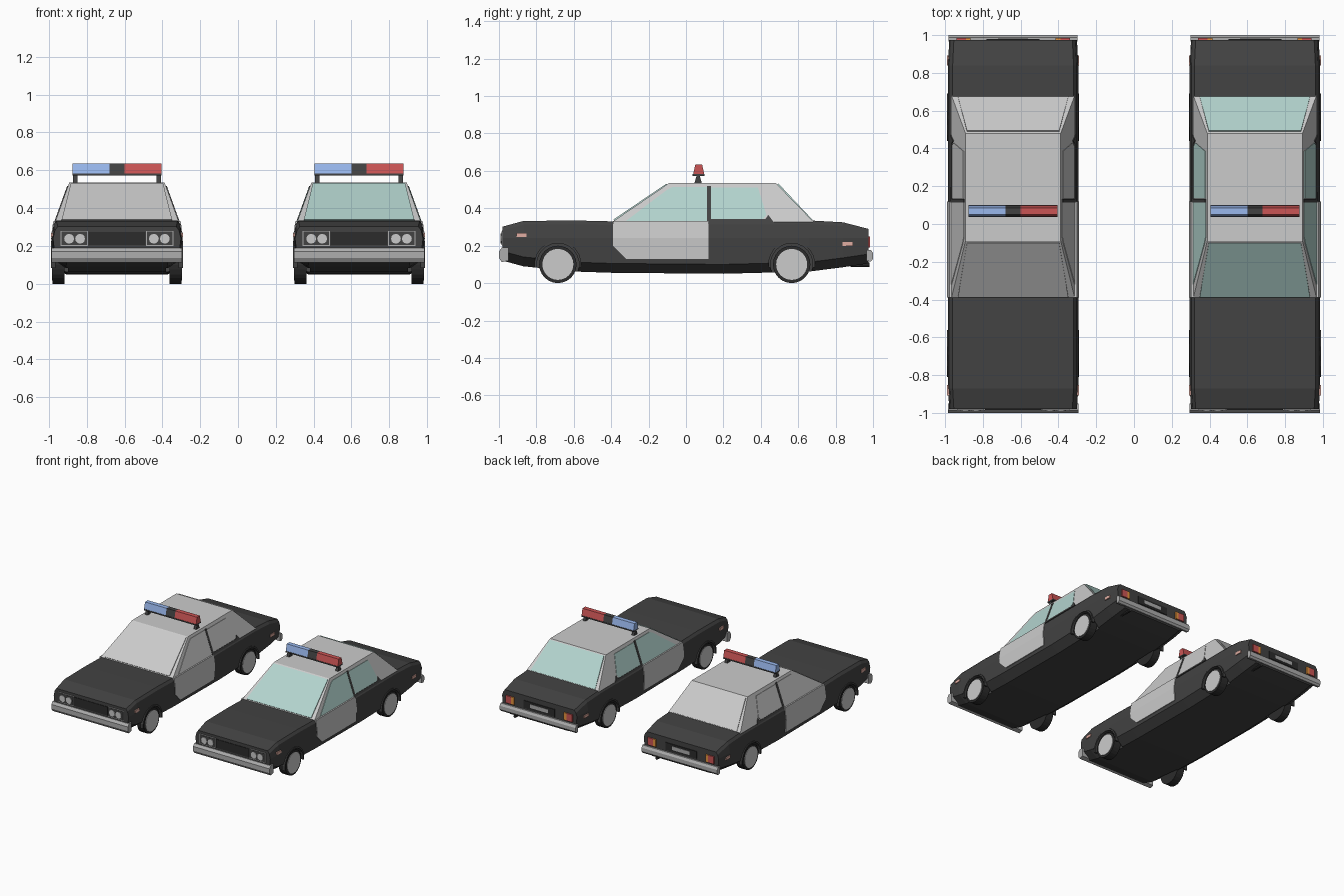
import bpy, bmesh, math
from mathutils import Matrix

if "Cube" in bpy.data.objects:
    bpy.data.objects.remove(bpy.data.objects["Cube"])


def material(name, r, g, b):
    m = bpy.data.materials.new(name)
    m.diffuse_color = (r, g, b, 1)
    m.use_nodes = True
    m.node_tree.nodes["Principled BSDF"].inputs["Base Color"].default_value = m.diffuse_color
    return m


BLACK = material("black_paint", .055, .055, .055)
RUBBER = material("rubber", .025, .025, .025)
CHROME = material("dull_chrome", .42, .42, .42)
TEAL = material("teal_glass", .45, .66, .62)
BLUE = material("blue_lamp", .32, .48, .85)
RED = material("red_lamp", .6, .09, .09)
AMBER = material("amber_lamp", .8, .3, .05)
PINK = material("side_marker", .75, .42, .36)


def finish(name, bm, cx, mat):
    bmesh.ops.recalc_face_normals(bm, faces=bm.faces)
    me = bpy.data.meshes.new(name)
    bm.to_mesh(me)
    bm.free()
    ob = bpy.data.objects.new(name, me)
    ob.location.x = cx
    bpy.context.collection.objects.link(ob)
    if mat:
        me.materials.append(mat)
    return ob


def loft(name, rings, cx, mat=None):
    """Closed solid through rings of equal point count."""
    bm = bmesh.new()
    vs = [[bm.verts.new(p) for p in r] for r in rings]
    n = len(vs[0])
    for a, b in zip(vs, vs[1:]):
        for i in range(n):
            bm.faces.new((a[i], a[(i + 1) % n], b[(i + 1) % n], b[i]))
    bm.faces.new(vs[0])
    bm.faces.new(vs[-1])
    return finish(name, bm, cx, mat)


def plate(name, pts, depth, cx, mat=None):
    """Polygon given thickness along the depth vector."""
    back = [tuple(a + d for a, d in zip(p, depth)) for p in pts]
    return loft(name, [pts, back], cx, mat)


def bar(name, profile, x0, x1, cx, mat=None):
    """(y, z) profile extruded along x."""
    return plate(name, [(x0, y, z) for y, z in profile], (x1 - x0, 0, 0), cx, mat)


def box(name, x0, x1, y0, y1, z0, z1, cx, mat=None):
    return bar(name, [(y0, z0), (y1, z0), (y1, z1), (y0, z1)], x0, x1, cx, mat)


def disc(bm, r, w, pos, axis='Y', seg=20):
    m = Matrix.Translation(pos) @ Matrix.Rotation(math.pi / 2, 4, axis)
    bmesh.ops.create_cone(bm, cap_ends=True, segments=seg, radius1=r, radius2=r,
                          depth=w, matrix=m)


def cylinder(name, r, w, pos, cx, mat=None, axis='Y', seg=20):
    bm = bmesh.new()
    disc(bm, r, w, pos, axis, seg)
    return finish(name, bm, cx, mat)


WHEELS = (-.685, .565)


def cabin_x(z):
    return .326 - (z - .33) / .205 * .074


def body_x(z):
    return .342 + (z - .13) / .11 * .005 if z <= .24 else .347 - (z - .24) / .09 * .013


def car(cx, glass):
    # lower body, lofted from front to back
    stations = [(-.98, .302, .12), (-.87, .332, .09), (-.6, .335, .062), (-.39, .33, .055),
                (.2, .333, .05), (.66, .335, .062), (.84, .325, .085), (.975, .29, .105)]
    rings = []
    for y, zt, zb in stations:
        k = .98 if abs(y) > .95 else 1
        half = [(.27, zb), (.337, zb + .05), (.345, .24), (.335, zt - .02), (.32, zt)]
        rings.append([(x * k, y, z) for x, z in half] +
                     [(-x * k, y, z) for x, z in reversed(half)])
    body = loft("body", rings, cx, BLACK)

    # wheel wells
    bm = bmesh.new()
    for y in WHEELS:
        for s in (1, -1):
            disc(bm, .115, .14, (s * .33, y, .1), seg=16)
    cutter = finish("well_cutter", bm, cx, BLACK)
    cutter.hide_render = True
    mod = body.modifiers.new("wells", 'BOOLEAN')
    mod.operation = 'DIFFERENCE'
    mod.solver = 'EXACT'
    mod.object = cutter
    bpy.context.view_layer.objects.active = body
    bpy.ops.object.modifier_apply(modifier=mod.name)
    bpy.data.objects.remove(cutter)

    # cabin with front and rear glass
    loft("cabin", [[(-x, a, z), (x, a, z), (x, b, z), (-x, b, z)] for x, a, b, z in
                   [(.326, -.39, .68, .32), (.326, -.39, .68, .33), (.252, -.09, .48, .535)]], cx)
    for name, ya, yb, e in (("windshield", -.385, -.10, -1), ("rear_window", .672, .49, 1)):
        pts = [(-.292, ya, .335), (.292, ya, .335), (.244, yb, .528), (-.244, yb, .528)]
        plate(name, [(x, y + e * .004, z + .004) for x, y, z in pts], (0, -e * .012, -.012), cx, glass)

    for s in (1, -1):
        def side(name, pts, fx, mat=None, out=.003, thick=.012):
            plate(name, [(s * (fx(z) + out), y, z) for y, z in pts], (-s * thick, 0, 0), cx, mat)

        # side glass and door pillar
        side("front_side_window", [(-.32, .333), (.115, .333), (.115, .515), (-.07, .515), (-.1, .5)],
             cabin_x, glass)
        side("rear_side_window", [(.135, .34), (.41, .34), (.43, .365), (.385, .51), (.135, .51)],
             cabin_x, glass)
        side("door_pillar", [(.113, .325), (.133, .325), (.133, .518), (.113, .518)],
             cabin_x, BLACK, .005)
        side("rear_sill_trim", [(.12, .325), (.47, .325), (.44, .365), (.425, .342), (.12, .342)],
             cabin_x, BLACK, .005)
        # pale front door in two facets
        side("door_lower", [(-.39, .24), (-.39, .2), (-.32, .13), (.12, .13), (.12, .24)], body_x)
        side("door_upper", [(-.39, .24), (.12, .24), (.12, .33), (-.39, .33)], body_x)
        # side markers
        for y, z in ((-.88, .258), (.865, .21)):
            box("side_marker", s * .33, s * .349, y - .027, y + .027, z - .011, z + .011, cx, PINK)
        # wheels and arch lips
        for y in WHEELS:
            cylinder("tyre", .1, .062, (s * .309, y, .1), cx, RUBBER, seg=24)
            cylinder("hubcap", .083, .01, (s * .339, y, .1), cx, None, seg=24)
            arc = [math.radians(-8 + 196 * i / 12) for i in range(13)]
            ring = [(y + r * math.cos(a), .1 + r * math.sin(a))
                    for r, aa in ((.113, arc), (.126, arc[::-1])) for a in aa]
            bar("arch_lip", ring, s * .325, s * .35, cx, BLACK)
        # headlights
        xa, xb = sorted((s * .154, s * .298))
        box("headlight_frame", xa, xb, -.984, -.97, .2, .28, cx, CHROME)
        box("headlight_bed", xa + .004, xb - .004, -.986, -.97, .204, .276, cx, BLACK)
        for x in (.195, .253):
            cylinder("headlight", .026, .02, (s * x, -.981, .238), cx, None, 'X', 12)
        # tail lights
        box("tail_light", s * .25, s * .3, .97, .985, .19, .25, cx, RED)
        box("turn_light", s * .225, s * .25, .97, .985, .19, .25, cx, AMBER)
        # light bar feet
        bar("light_bar_foot", [(.045, .533), (.085, .533), (.072, .58), (.058, .58)],
            s * .208, s * .232, cx, BLACK)

    # grille, plate and bumpers
    box("grille", -.15, .15, -.984, -.97, .205, .275, cx, RUBBER)
    box("plate_recess", -.14, .14, .97, .98, .19, .25, cx, RUBBER)
    box("rear_plate", -.08, .08, .97, .983, .205, .235, cx, CHROME)
    front = [(-.95, .12), (-.985, .112), (-1, .135), (-1, .17), (-.985, .19), (-.95, .19)]
    rear = [(.965, .12), (.988, .115), (1, .13), (1, .16), (.988, .178), (.965, .178)]
    bar("front_bumper", front, -.345, .345, cx, CHROME)
    bar("rear_bumper", rear, -.342, .342, cx, CHROME)
    cylinder("exhaust_pipe", .012, .1, (.22, .93, .098), cx, RUBBER, 'X', 8)

    # light bar
    box("light_bar_base", -.235, .235, .036, .1, .572, .582, cx, BLACK)
    lamp = [(.038, .58), (.098, .58), (.086, .635), (.05, .635)]
    bar("blue_light", lamp, -.235, -.04, cx, BLUE)
    bar("siren_box", lamp, -.04, .04, cx, BLACK)
    bar("red_light", lamp, .04, .235, cx, RED)


car(-.64, None)
car(.64, TEAL)
